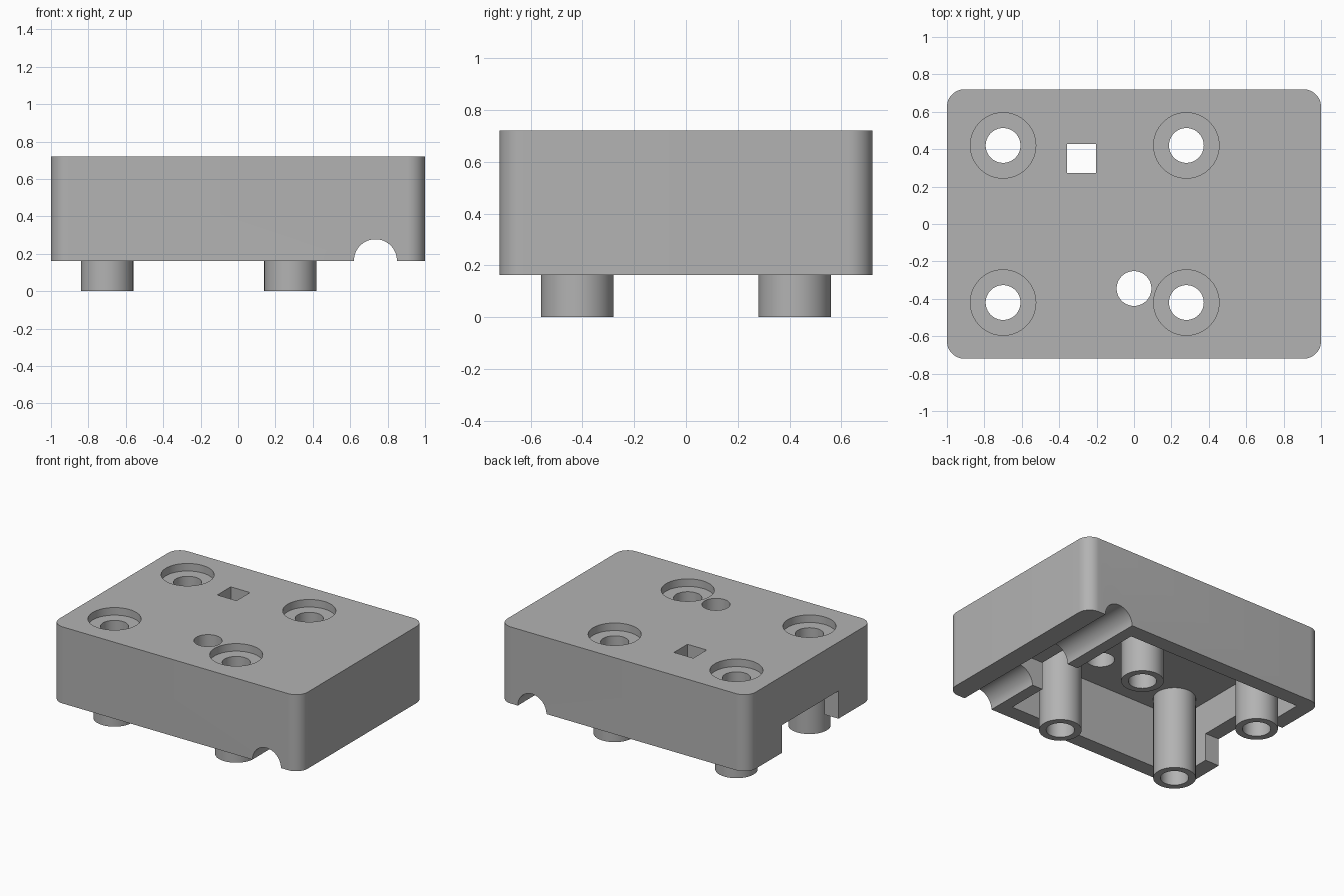
import bpy, bmesh
from math import radians, cos, sin, pi

if "Cube" in bpy.data.objects:
    bpy.data.objects.remove(bpy.data.objects["Cube"], do_unlink=True)

grey = bpy.data.materials.new("plain_grey")
grey.use_nodes = True
GREY = (0.45, 0.45, 0.45, 1)
grey.diffuse_color = GREY
grey.node_tree.nodes["Principled BSDF"].inputs["Base Color"].default_value = GREY

L, W, BASE, TOP = 1.0, 0.72, 0.163, 0.72
WALL, CEILING = 0.112, 0.605
BIG = 0.9


def prism(name, points, z0, z1):
    """Extrude a closed outline from z0 to z1."""
    bm = bmesh.new()
    face = bm.faces.new([bm.verts.new((x, y, z0)) for x, y in points])
    new = bmesh.ops.extrude_face_region(bm, geom=[face])["geom"]
    verts = [v for v in new if isinstance(v, bmesh.types.BMVert)]
    bmesh.ops.translate(bm, verts=verts, vec=(0, 0, z1 - z0))
    bmesh.ops.recalc_face_normals(bm, faces=bm.faces)
    mesh = bpy.data.meshes.new(name)
    bm.to_mesh(mesh)
    bm.free()
    mesh.materials.append(grey)
    obj = bpy.data.objects.new(name, mesh)
    bpy.context.collection.objects.link(obj)
    return obj


def block(name, x0, x1, y0, y1, z0, z1):
    return prism(name, [(x0, y0), (x1, y0), (x1, y1), (x0, y1)], z0, z1)


def cylinder(name, x, y, r, z0, z1, n=64):
    ring = [(x + r * cos(2 * pi * i / n), y + r * sin(2 * pi * i / n)) for i in range(n)]
    return prism(name, ring, z0, z1)


def combine(target, tool, operation):
    """Apply a boolean and remove the helper."""
    mod = target.modifiers.new(tool.name, "BOOLEAN")
    mod.operation, mod.solver, mod.object = operation, "EXACT", tool
    bpy.context.view_layer.objects.active = target
    bpy.ops.object.modifier_apply(modifier=mod.name)
    bpy.data.objects.remove(tool, do_unlink=True)


# Housing with rounded upright corners
R = 0.093
outline = []
for k, (sx, sy) in enumerate([(1, 1), (-1, 1), (-1, -1), (1, -1)]):
    for i in range(13):
        a = radians(90 * k + 7.5 * i)
        outline.append((sx * (L - R) + R * cos(a), sy * (W - R) + R * sin(a)))
housing = prism("housing", outline, BASE, TOP)

# Open cavity underneath, and the notch in the end wall
combine(housing, block("cavity", -L + WALL, 0.535, -W + WALL, W - WALL, 0, CEILING), "DIFFERENCE")
combine(housing, block("end_notch", -1.1, -0.8, -0.325, 0.325, 0, 0.365), "DIFFERENCE")

# Gap between the cavity and the cable channel
combine(housing, block("cable_gap", 0.5, 0.735, -0.3, 0.06, 0, 0.365), "DIFFERENCE")

# Half-round cable channel from front to back
channel = cylinder("cable_channel", 0, 0, 0.115, -BIG, BIG)
channel.rotation_euler.x = radians(90)
channel.location = (0.735, 0, BASE)
bpy.context.view_layer.update()
combine(housing, channel, "DIFFERENCE")

# Hollow screw posts with counterbores on top
POSTS = [(x, y) for x in (-0.7, 0.28) for y in (-0.42, 0.42)]
for x, y in POSTS:
    combine(housing, cylinder("post", x, y, 0.14, 0, 0.64), "UNION")
for x, y in POSTS:
    combine(housing, cylinder("bore", x, y, 0.093, -0.1, BIG), "DIFFERENCE")
    combine(housing, cylinder("counterbore", x, y, 0.175, TOP - 0.055, BIG), "DIFFERENCE")

# Round and square openings in the lid
combine(housing, cylinder("round_opening", 0, -0.345, 0.093, 0.4, BIG), "DIFFERENCE")
combine(housing, block("square_opening", -0.358, -0.203, 0.273, 0.428, 0.4, BIG), "DIFFERENCE")

bpy.ops.object.select_all(action="DESELECT")
housing.select_set(True)
bpy.context.view_layer.objects.active = housing
bpy.ops.object.shade_smooth_by_angle(angle=radians(30))
